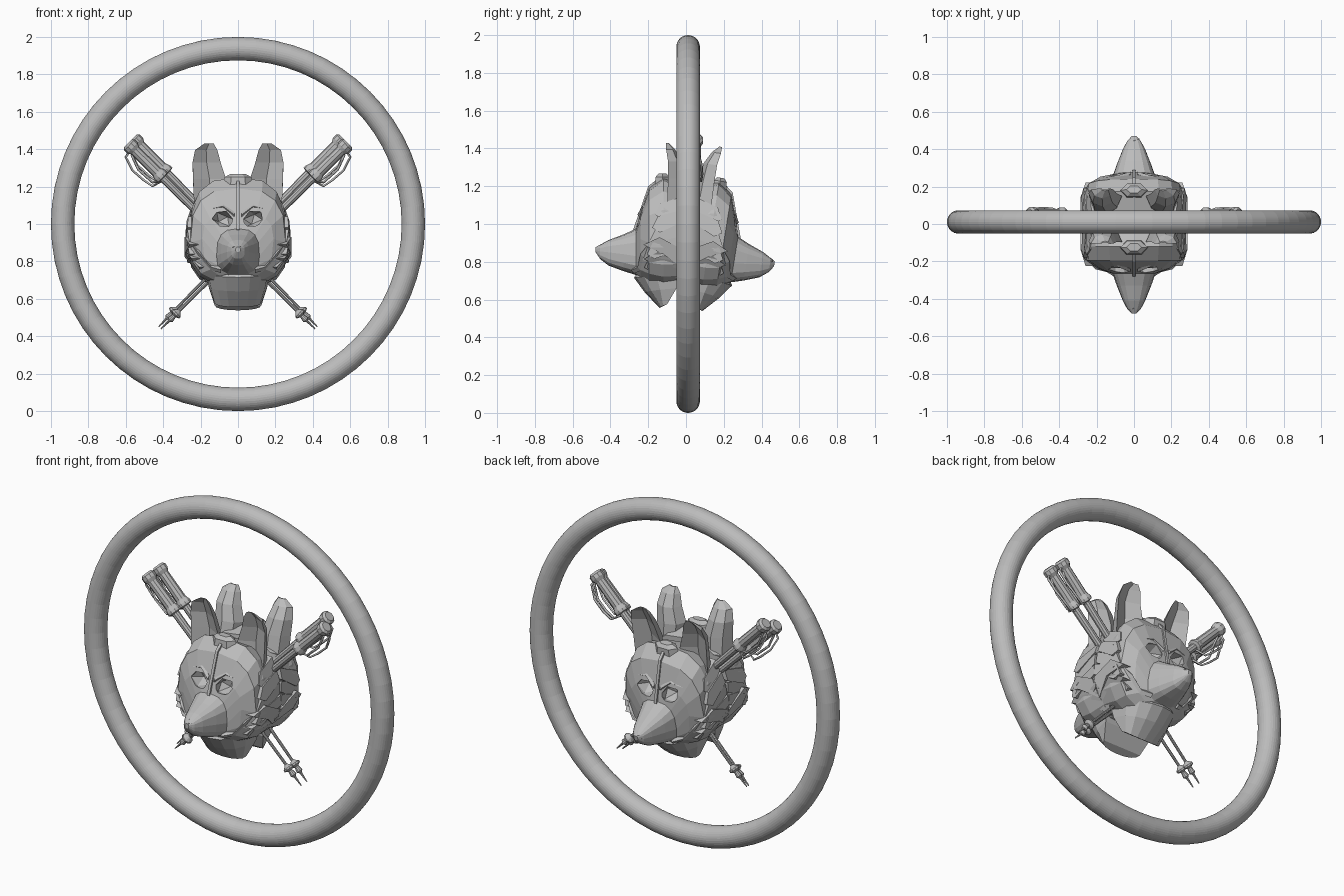
import bpy, bmesh, math
from mathutils import Vector, Matrix

if "Cube" in bpy.data.objects:
    bpy.data.objects.remove(bpy.data.objects["Cube"])

grey = bpy.data.materials.new("plain grey")
grey.diffuse_color = (0.5, 0.5, 0.5, 1)
grey.use_nodes = True
grey.node_tree.nodes["Principled BSDF"].inputs["Base Color"].default_value = grey.diffuse_color


def make(name, bm, matrix=None):
    """Turn a bmesh into a flat shaded object."""
    bmesh.ops.recalc_face_normals(bm, faces=bm.faces)
    me = bpy.data.meshes.new(name)
    bm.to_mesh(me)
    bm.free()
    if matrix:
        me.transform(matrix)
    me.materials.append(grey)
    ob = bpy.data.objects.new(name, me)
    bpy.context.collection.objects.link(ob)
    return ob


def loft(name, rings, matrix=None):
    """Skin a list of closed loops and cap both ends."""
    bm = bmesh.new()
    loops = [[bm.verts.new(p) for p in r] for r in rings]
    n = len(loops[0])
    for a, b in zip(loops, loops[1:]):
        for i in range(n):
            j = (i + 1) % n
            bm.faces.new((a[i], a[j], b[j], b[i]))
    bm.faces.new(loops[0])
    bm.faces.new(loops[-1][::-1])
    return make(name, bm, matrix)


def spow(v, p):
    return math.copysign(abs(v) ** p, v)


def section(y, w, top, mid, low, n=16):
    """Boxy oval head section: half width, then top, widest and lowest height."""
    pts = []
    for i in range(n):
        a = 2 * math.pi * i / n
        c, s = spow(math.sin(a), .72), spow(math.cos(a), .72)
        pts.append((w * c, y, mid + s * ((top - mid) if s > 0 else (mid - low))))
    return pts


def reach(y, z):
    """Half width of the furry head outline."""
    return .272 - .85 * max(0, .82 - z) - .35 * max(0, z - 1) - .35 * max(0, -y - .15)


def fur(name, pts, s, lift, matrix):
    """Side lock: a y-z outline following the head outline."""
    loft(name, [[(s * (reach(y, z) + o), y, z) for y, z in pts] for o in (-.08, lift)], matrix)


def ball(name, place, matrix):
    bm = bmesh.new()
    bmesh.ops.create_icosphere(bm, subdivisions=1, radius=1, matrix=place)
    return make(name, bm, matrix)


def lathe(name, profile, start, d, sides=10):
    """Turn a (distance, radius) profile around an axis."""
    u = d.cross(Vector((0, 1, 0))).normalized()
    v = u.cross(d)
    turn = [2 * math.pi * i / sides for i in range(sides)]
    return loft(name, [[start + d * t + (u * math.cos(a) + v * math.sin(a)) * r for a in turn]
                       for t, r in profile])


# Outer ring
bpy.ops.mesh.primitive_torus_add(major_segments=64, minor_segments=32, major_radius=0.9375,
                                 minor_radius=0.0625, location=(0, 0.011, 1),
                                 rotation=(math.pi / 2, 0, 0))
ring = bpy.context.object
ring.name = "ring"
ring.data.materials.append(grey)


def head(tag, M):
    # Skull and snout
    skull = loft(tag + "_skull", [section(*p) for p in (
        (0, .26, 1.20, .90, .68), (-.12, .265, 1.25, .90, .67), (-.195, .255, 1.19, .90, .69),
        (-.24, .19, 1.06, .92, .71), (-.265, .115, .975, .83, .73), (-.33, .092, .945, .84, .75),
        (-.41, .06, .915, .85, .78), (-.455, .036, .89, .855, .815), (-.478, .013, .877, .862, .85))], M)
    # Eye sockets, cut out of the face
    for s in (-1, 1):
        cutter = ball("eye_cutter", Matrix.Translation((s * .08, -.235, 1.025))
                      @ Matrix.Rotation(-s * .4, 4, 'Y') @ Matrix.Diagonal((.062, .075, .047, 1)), M)
        cutter.hide_render = True
        mod = skull.modifiers.new("eye", 'BOOLEAN')
        mod.operation = 'DIFFERENCE'
        mod.object = cutter
        bpy.context.view_layer.objects.active = skull
        bpy.ops.object.modifier_apply(modifier=mod.name)
        bpy.data.objects.remove(cutter)

    # Forehead ridge, crown knot and nose
    ridge = ((-.15, 1.24), (-.20, 1.20), (-.252, 1.05), (-.28, .97), (-.26, .94), (-.17, 1.17))
    loft(tag + "_forehead_ridge", [[(x, y, z) for y, z in ridge] for x in (-.008, .008)], M)
    loft(tag + "_crown_knot", [
        [(.08 * w * math.cos(i * math.pi / 3), -.125 + .045 * w * math.sin(i * math.pi / 3), z)
         for i in range(6)] for w, z in ((1, 1.21), (.9, 1.25), (.5, 1.268))], M)
    ball(tag + "_nose", Matrix.Translation((0, -.45, .868)) @ Matrix.Diagonal((.038, .028, .026, 1)), M)

    # Lower jaw and throat: half round sections, flat at the back
    arc = [math.pi * i / 8 for i in range(9)]
    loft(tag + "_jaw", [
        [(w * math.cos(a), yb + (yf - yb) * math.sin(a) ** .7, z - .02 * math.sin(a)) for a in arc]
        for z, w, yf, yb in ((.79, .19, -.24, -.03), (.735, .17, -.275, -.03),
                             (.66, .155, -.22, -.05), (.575, .125, -.14, -.10))], M)

    for s, side in ((-1, "left"), (1, "right")):
        # Ear: hollow leaf shape, open to the front
        loft(tag + "_ear_" + side, [
            [(s * (c + h * u), y + d * v, z) for u, v in
             ((-1, -1), (0, .3), (1, -1), (.7, .7), (0, 1.4), (-.7, .7))]
            for z, c, h, y, d in ((1.10, .155, .08, -.06, .04), (1.24, .152, .088, -.06, .035),
                                  (1.33, .168, .075, -.065, .03), (1.395, .17, .06, -.085, .02),
                                  (1.43, .155, .025, -.10, .006))], M)
        # Layered cheek fur, rising to the back
        for i in range(5):
            z, f = 1.10 - i * .07, -.165 - .014 * i
            fur(f"{tag}_fur_{side}_{i}", [(f, z - .05), (f + .03, z + .01), (0, z + .05),
                                          (0, z - .01), (f + .04, z - .075)],
                s, .004 + .005 * (i % 2), M)
        # Lower cheek bands sweeping down behind the jaw
        for i in range(2):
            z = .86 - .075 * i
            fur(f"{tag}_cheek_{side}_{i}", [(-.225, z + .03), (-.12, z - .02), (-.01, z - .10),
                                            (-.01, z), (-.14, z + .07)], s, .013 - .006 * i, M)
        # Muzzle crease and brow: thin diamond section ridges along a path
        for part, path in (
                ("muzzle_ridge", ((.262, -.17, .91), (.205, -.225, .84), (.145, -.24, .77), (.09, -.275, .755))),
                ("brow", ((.02, -.24, 1.05), (.08, -.215, 1.095), (.15, -.205, 1.08), (.19, -.20, 1.03)))):
            loft(f"{tag}_{part}_{side}", [
                [(s * x, y + a, z + b) for a, b in ((0, .015), (-.017, 0), (0, -.017), (.03, 0))]
                for x, y, z in path], M)


# Two back to back heads, the rear one tipped nose down
head("front_head", Matrix.Identity(4))
head("back_head", Matrix.Translation((0, .018, 1)) @ Matrix.Rotation(-.16, 4, 'X')
     @ Matrix.Rotation(math.pi, 4, 'Z') @ Matrix.Translation((0, 0, -1)))

# Two crossed pairs of ski poles, each pair closing up towards the tips
POLE = ((0, .028), (.012, .040), (.035, .040), (.055, .029), (.22, .031), (.245, .04), (.26, .04),
        (.265, .022), (.55, .020), (.56, .016), (.95, .013), (.96, .009), (1.27, .008),
        (1.29, .030), (1.30, .030), (1.31, .012), (1.34, .018), (1.35, .007), (1.41, .003))
STRAP = ((.03, 0, 0), (.045, .06, .01), (.12, .085, .03), (.20, .08, .035), (.255, .07, .03),
         (.27, .02, .01), (.24, .055, 0), (.14, .06, 0), (.06, .03, 0))
for s, side in ((-1, "left"), (1, "right")):
    for k in (-1, 1):
        start = Vector((s * (.575 - .014 * k), .02 + .033 * k, 1.445 + .014 * k))
        tip = Vector((s * (-.415 - .006 * k), .02 + .018 * k, .448 + .006 * k))
        d = (tip - start).normalized()
        pair = "front" if k < 0 else "back"
        lathe(f"ski_pole_{side}_{pair}", POLE, start, d)
        # Wrist strap hanging under the grip
        out = Vector((s * .714, 0, -.7))
        cu = bpy.data.curves.new(f"wrist_strap_{side}_{pair}", 'CURVE')
        cu.dimensions = '3D'
        cu.bevel_depth = .007
        cu.bevel_resolution = 0
        cu.use_fill_caps = True
        sp = cu.splines.new('POLY')
        sp.points.add(len(STRAP) - 1)
        for p, (t, o, dy) in zip(sp.points, STRAP):
            p.co = (*(start + d * t + out * o + Vector((0, dy, 0))), 1)
        cu.materials.append(grey)
        bpy.context.collection.objects.link(bpy.data.objects.new(cu.name, cu))
